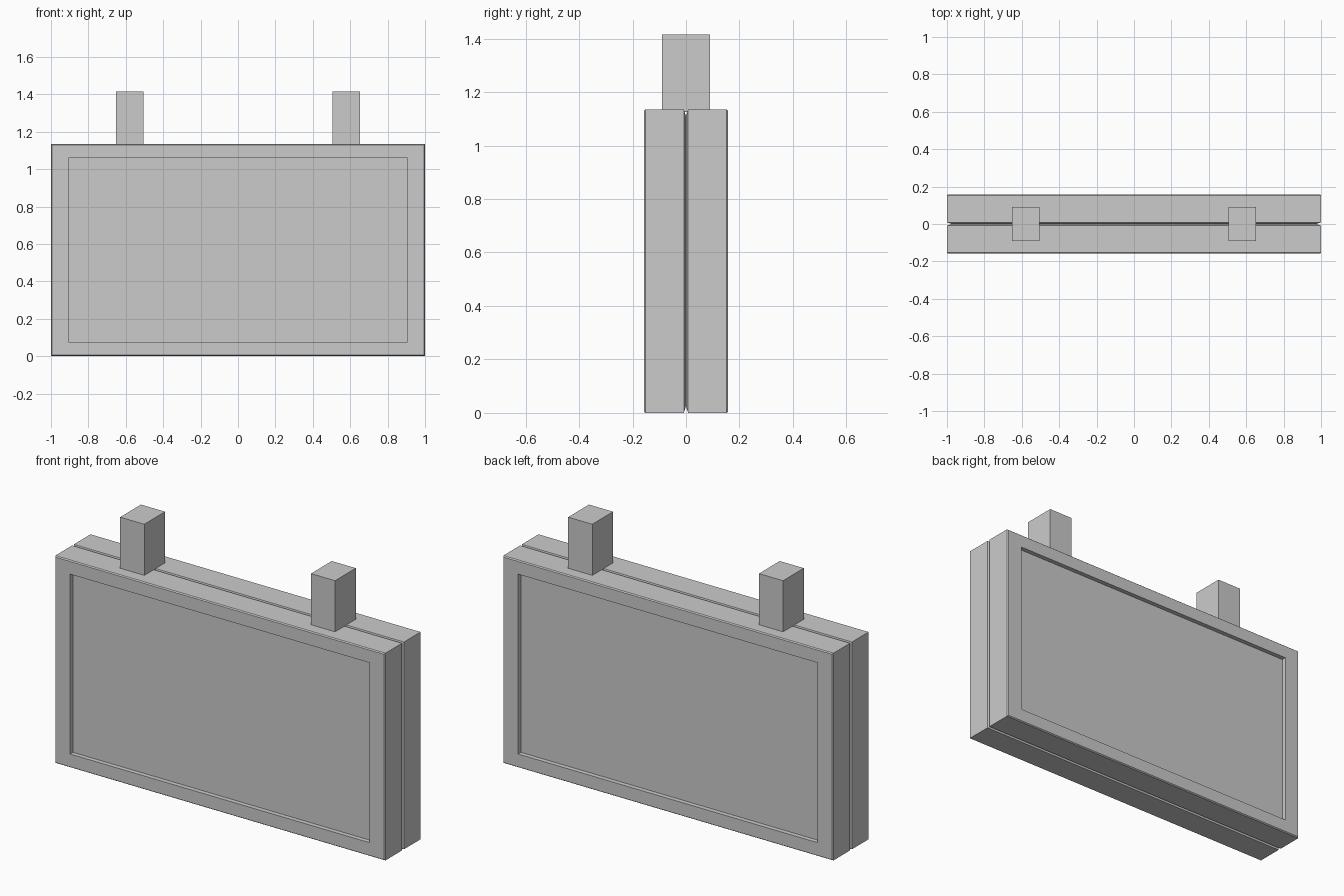
import bpy, bmesh

if "Cube" in bpy.data.objects:
    bpy.data.objects.remove(bpy.data.objects["Cube"])

W, H, D = 1.0, 1.135, 0.158      # half width, height, depth of one display


def rect(bm, inset_x, inset_z, y):
    """Rectangular ring of four vertices at depth y."""
    x, z0, z1 = W - inset_x, inset_z, H - inset_z
    return [bm.verts.new(p) for p in
            ((-x, y, z0), (x, y, z0), (x, y, z1), (-x, y, z1))]


def make_object(name, bm):
    bmesh.ops.recalc_face_normals(bm, faces=bm.faces)
    mesh = bpy.data.meshes.new(name)
    bm.to_mesh(mesh)
    bm.free()
    ob = bpy.data.objects.new(name, mesh)
    bpy.context.collection.objects.link(ob)
    return ob


def display(name, side):
    """Panel lofted from recessed screen, over the bezel, to the seam."""
    bm = bmesh.new()
    sections = [
        (0.093, 0.075, D - 0.025),   # screen
        (0.093, 0.075, D),           # bezel inner edge
        (0.005, 0.005, D),           # bezel outer edge
        (0.0, 0.0, D - 0.006),       # front chamfer
        (0.0, 0.0, 0.008),           # casing side
        (0.025, 0.025, 0.0005),      # seam chamfer
    ]
    rings = [rect(bm, ix, iz, side * y) for ix, iz, y in sections]
    for a, b in zip(rings, rings[1:]):
        for i in range(4):
            j = (i + 1) % 4
            bm.faces.new((a[i], a[j], b[j], b[i]))
    bm.faces.new(rings[0])
    bm.faces.new(rings[-1])
    return make_object(name, bm)


def box(name, lo, hi):
    bm = bmesh.new()
    bmesh.ops.create_cube(bm, size=1)
    for v in bm.verts:
        v.co = [(lo[i] + hi[i]) / 2 + v.co[i] * (hi[i] - lo[i]) for i in range(3)]
    return make_object(name, bm)


# Back-to-back displays
display("front_display", -1)
display("back_display", 1)

# Hanging posts, seated slightly into the casing
for name, cx in (("left_post", -0.578), ("right_post", 0.578)):
    box(name, (cx - 0.073, -0.09, H - 0.01), (cx + 0.073, 0.09, 1.415))
